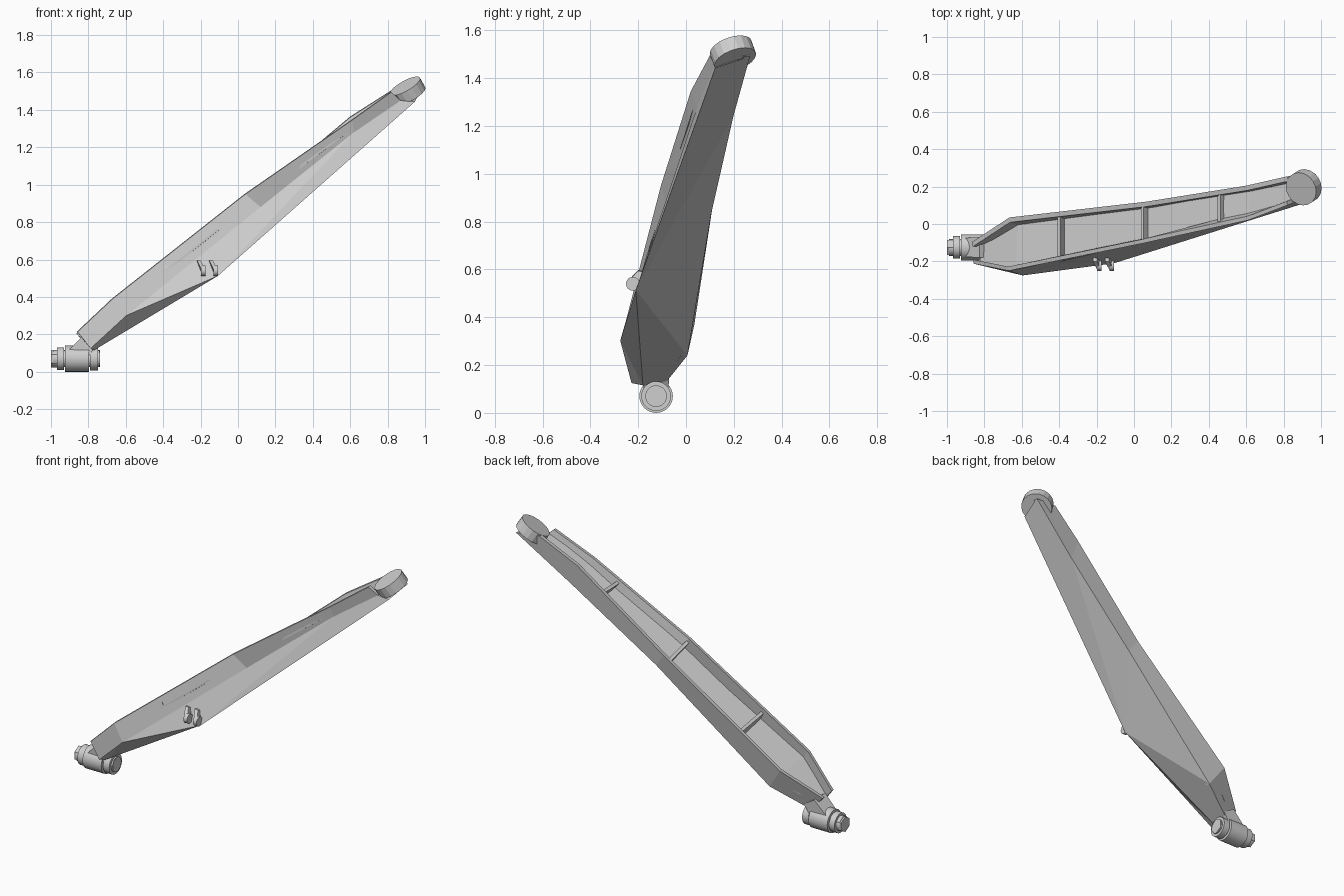
import bpy, bmesh, math
from mathutils import Vector as V

if "Cube" in bpy.data.objects:
    bpy.data.objects.remove(bpy.data.objects["Cube"])

grey = bpy.data.materials.new("light grey metal")
grey.diffuse_color = (0.62, 0.62, 0.62, 1)
grey.use_nodes = True
grey.node_tree.nodes["Principled BSDF"].inputs["Base Color"].default_value = grey.diffuse_color


def make(name, verts, faces):
    me = bpy.data.meshes.new(name)
    me.from_pydata([tuple(v) for v in verts], [], faces)
    bm = bmesh.new()
    bm.from_mesh(me)
    bmesh.ops.recalc_face_normals(bm, faces=bm.faces)
    bm.to_mesh(me)
    bm.free()
    me.materials.append(grey)
    ob = bpy.data.objects.new(name, me)
    bpy.context.collection.objects.link(ob)
    return ob


def cylinder(name, a, b, r, sides=32, smooth=True):
    a, b = V(a), V(b)
    bpy.ops.mesh.primitive_cylinder_add(vertices=sides, radius=r, depth=(b - a).length,
                                        location=(a + b) / 2)
    ob = bpy.context.object
    ob.name = name
    ob.rotation_euler = (b - a).to_track_quat('Z', 'Y').to_euler()
    ob.data.materials.append(grey)
    if smooth:
        bpy.ops.object.shade_smooth_by_angle(angle=math.radians(35))
    return ob


def strip_solid(name, top, bot, off):
    """Thick strip between two polylines, thickened by the offset vector."""
    n = len(top)
    verts = top + bot + [p + off for p in top] + [p + off for p in bot]
    f = []
    for i in range(n - 1):
        j = i + 1
        f += [(i, j, n + j, n + i), (2*n + i, 3*n + i, 3*n + j, 2*n + j),
              (i, 2*n + i, 2*n + j, j), (n + i, n + j, 3*n + j, 3*n + i)]
    f += [(0, n, 3*n, 2*n), (n - 1, 3*n - 1, 4*n - 1, 2*n - 1)]
    return make(name, verts, f)


def at_x(line, x):
    for p, q in zip(line, line[1:]):
        if x <= q.x:
            return p.lerp(q, (x - p.x) / (q.x - p.x))
    return line[-1]


# rails of the arm: front wall top/bottom, back wall top/bottom
A = [V(p) for p in [(-.858, -.212, .213), (-.67, -.25, .39), (.04, -.105, .95),
                    (.61, .02, 1.345), (.82, .10, 1.495)]]
M = [V(p) for p in [(-.788, -.228, .125), (-.595, -.275, .302), (.12, -.085, .88),
                    (.62, .047, 1.28), (.87, .12, 1.45)]]
K = [V(p) for p in [(-.865, -.095, .205), (-.666, .035, .37), (.07, .12, .92),
                    (.60, .205, 1.365), (.82, .255, 1.505)]]
L = [V(p) for p in [(-.79, -.09, .12), (-.575, .006, .24), (.13, .107, .84),
                    (.65, .198, 1.24), (.972, .268, 1.492)]]
R, P, T = V((-.77, -.18, .115)), V((-.107, -.21, .513)), V((.945, .122, 1.443))

# side walls
strip_solid("front_wall", A, M, V((-.003, .022, .002)))
strip_solid("back_wall", K, L, V((.003, -.026, -.002)))

# recessed floor between the walls
FA = [a.lerp(m, .5) + V((0, .006, 0)) for a, m in zip(A, M)]
FK = [k.lerp(l, .5) - V((0, .006, 0)) for k, l in zip(K, L)]
strip_solid("floor_plate", FA, FK, V((.006, .001, -.008)))

# lower hull: front bulge, folded triangle and underside
hull = [R, P, T] + M + L
make("lower_hull", hull, [
    (4, 1, 5), (1, 6, 5), (1, 2, 7, 6),        # front panel under the wall
    (0, 1, 4), (0, 4, 3),                      # folded lower triangle
    (0, 8, 9, 1), (1, 9, 10), (1, 10, 11), (1, 11, 12, 2),  # underside
    (2, 12, 7)])

# cross ribs between the walls
for i, x in enumerate((-.415, .03, .44)):
    ta, tk = at_x(A, x), at_x(K, x)
    ba, bk = at_x(M, x + .06), at_x(L, x + .06)
    inset = V((0, .008, 0))
    rt = [ta.lerp(ba, .12) + inset, tk.lerp(bk, .12) - inset]
    rb = [ta.lerp(ba, .7) + inset, tk.lerp(bk, .7) - inset]
    strip_solid(f"rib_{i + 1}", rt, rb, V((.014, .002, .011)))

# round pad at the top end
n = V((-.466, -.30, .832)).normalized()
c = V((.893, .187, 1.528))
cylinder("end_pad", c - n * .062, c, .092, 18, False)

# pivot hub along x at the low end
Y, Z = -.125, .07
for name, x0, x1, r, s in [("pivot_body", -.925, -.797, .07, 32),
                           ("pivot_core", -.99, -.74, .045, 32),
                           ("left_collar", -.967, -.93, .06, 32),
                           ("right_collar", -.79, -.748, .062, 32),
                           ("left_nut", -1.0, -.967, .047, 6),
                           ("right_bolt_head", -.748, -.738, .045, 6)]:
    cylinder(name, (x0, Y, Z), (x1, Y, Z), r, s, s > 6)

# neck joining the hub to the arm
neck = [V((x, Y + s * w, z)) for s in (-1, 1)
        for x, z, w in [(-.91, .11, .05), (-.80, .08, .05), (-.755, .15, .055), (-.825, .195, .055)]]
make("pivot_neck", neck, [(0, 1, 2, 3), (4, 7, 6, 5), (0, 4, 5, 1), (1, 5, 6, 2),
                          (2, 6, 7, 3), (3, 7, 4, 0)])

# pair of lugs on the front bulge
for i, x in enumerate((-.185, -.12)):
    cylinder(f"lug_{i + 1}", (x - .012, -.222, .54), (x + .012, -.222, .54), .029, 16)
    top = [V((x - .035, -.20, .598)), V((x - .012, -.245, .55))]
    bot = [V((x - .035, -.16, .588)), V((x - .012, -.19, .53))]
    strip_solid(f"lug_strap_{i + 1}", top, bot, V((.022, 0, -.004)))
